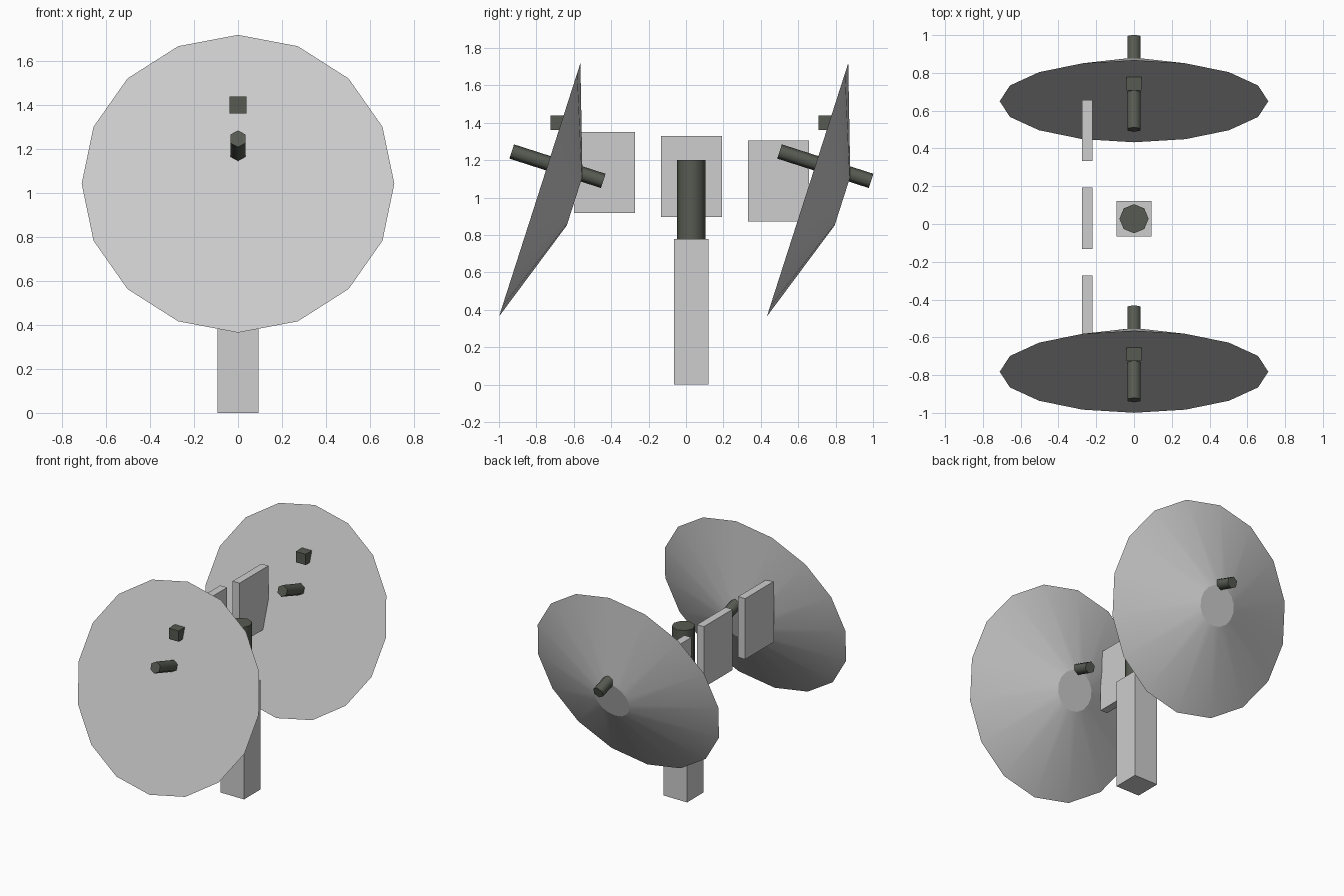
import bpy
import math

cube = bpy.data.objects.get("Cube")
if cube:
    bpy.data.objects.remove(cube, do_unlink=True)


def make_material(name, rgb):
    mat = bpy.data.materials.new(name)
    mat.use_nodes = True
    mat.diffuse_color = (*rgb, 1)
    mat.node_tree.nodes["Principled BSDF"].inputs["Base Color"].default_value = (*rgb, 1)
    return mat


light_grey = make_material("light grey", (0.61, 0.61, 0.61))
dark_metal = make_material("dark metal", (0.095, 0.105, 0.083))


def finish(name, mat, smooth_angle=None):
    obj = bpy.context.object
    obj.name = name
    obj.data.materials.append(mat)
    if smooth_angle:
        bpy.ops.object.shade_smooth_by_angle(angle=math.radians(smooth_angle))
    return obj


def box(name, mat, centre, size):
    bpy.ops.mesh.primitive_cube_add(size=1, location=centre)
    obj = finish(name, mat)
    obj.scale = size
    bpy.ops.object.transform_apply(location=False, rotation=False, scale=True)


def tapered(name, mat, sides, r1, r2, length, centre, tilt, smooth_angle):
    bpy.ops.mesh.primitive_cone_add(vertices=sides, radius1=r1, radius2=r2, depth=length,
                                    location=centre, rotation=(tilt, 0, 0))
    finish(name, mat, smooth_angle)


# Central mast
MAST_Y = 0.028
box("mast_base", light_grey, (0, MAST_Y, 0.39), (0.186, 0.186, 0.78))
tapered("mast_pole", dark_metal, 8, 0.077, 0.077, 0.42, (0, MAST_Y, 0.99), 0, 50)

# Two dishes leaning back, each with a feed rod and receiver box
LEAN = math.radians(17.8)
TILT = -math.pi / 2 - LEAN
DEPTH = 0.196
for side, y in (("front", -0.782), ("back", 0.65)):
    centre = (0, y + math.cos(LEAN) * DEPTH / 2, 1.042 - math.sin(LEAN) * DEPTH / 2)
    tapered(side + "_dish", light_grey, 16, 0.711, 0.137, DEPTH, centre, TILT, 15)
    tapered(side + "_feed_rod", dark_metal, 6, 0.04, 0.04, 0.514,
            (0, y + 0.095, 1.168), TILT, 65)
    box(side + "_receiver_box", dark_metal, (0, y + 0.096, 1.4), (0.077, 0.077, 0.077))

# Row of side panels, stepping down toward the back
for name, y, z in (("front", -0.436, 1.135), ("middle", 0.03, 1.113), ("back", 0.495, 1.09)):
    box(name + "_panel", light_grey, (-0.248, y, z), (0.055, 0.325, 0.433))
